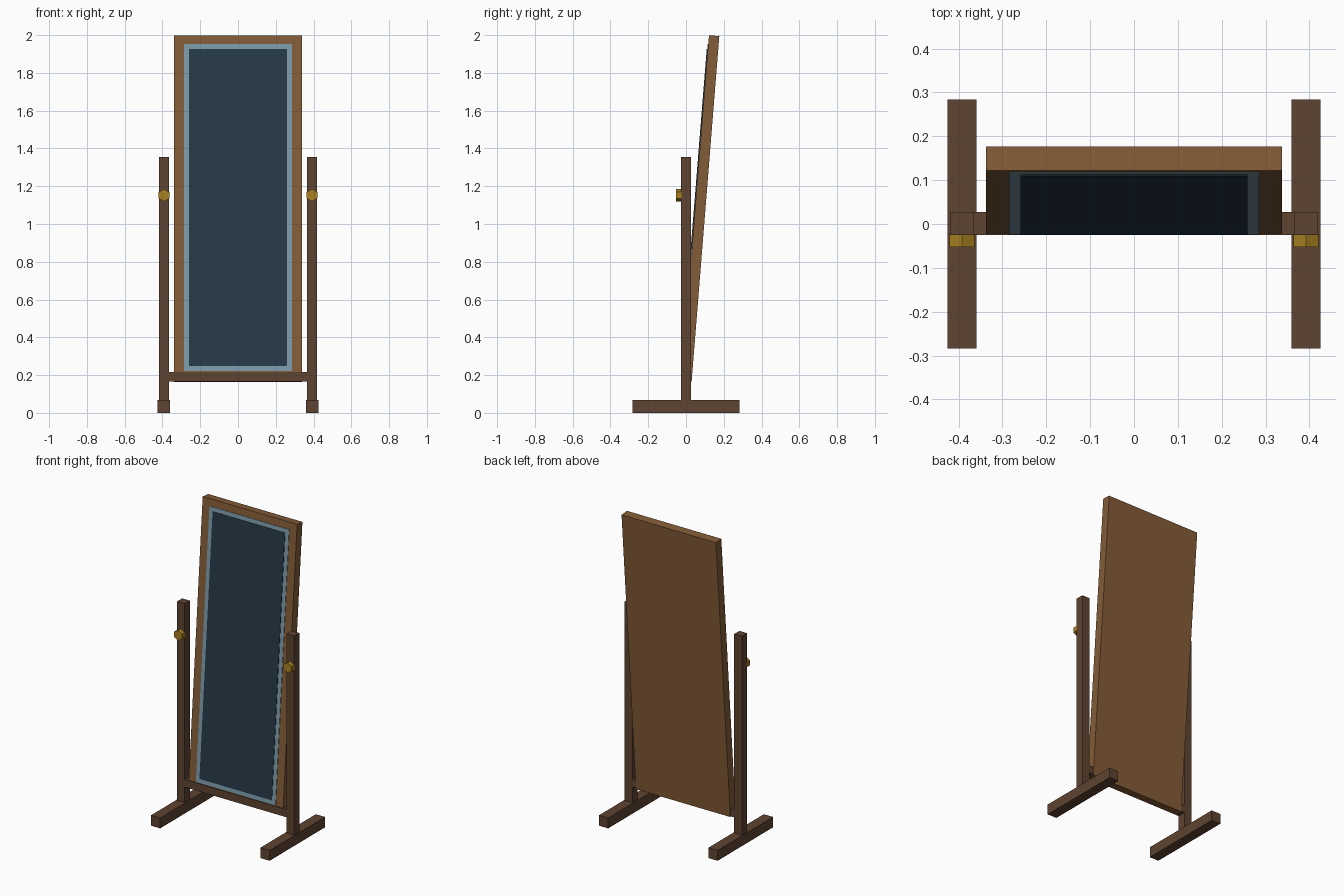
import bpy
import bmesh
import math
from mathutils import Matrix, Vector

if "Cube" in bpy.data.objects:
    bpy.data.objects.remove(bpy.data.objects["Cube"], do_unlink=True)


def material(name, hex_color):
    """Flat material from an sRGB hex colour, converted to linear."""
    srgb = [int(hex_color[i:i + 2], 16) / 255 for i in (0, 2, 4)]
    lin = [c / 12.92 if c <= 0.04045 else ((c + 0.055) / 1.055) ** 2.4 for c in srgb]
    mat = bpy.data.materials.new(name)
    mat.use_nodes = True
    mat.diffuse_color = (*lin, 1)
    mat.node_tree.nodes["Principled BSDF"].inputs["Base Color"].default_value = (*lin, 1)
    return mat


DARK_WOOD = material("dark wood", "5e4331")
WARM_WOOD = material("warm wood", "845c38")
BEVEL = material("pale blue glass edge", "7d9bab")
GLASS = material("dark blue glass", "263947")
BRASS = material("brass", "a88020")


def finish(name, bm, mat, matrix):
    mesh = bpy.data.meshes.new(name)
    bm.to_mesh(mesh)
    bm.free()
    mesh.materials.append(mat)
    obj = bpy.data.objects.new(name, mesh)
    obj.matrix_world = matrix
    bpy.context.collection.objects.link(obj)
    return obj


def box(name, size, center, mat, frame=Matrix()):
    bm = bmesh.new()
    bmesh.ops.create_cube(bm, size=1)
    bmesh.ops.scale(bm, vec=size, verts=bm.verts)
    return finish(name, bm, mat, frame @ Matrix.Translation(center))


def knob(name, center, radius, depth):
    """Six-sided knob with its axis along y and a corner at the top."""
    bm = bmesh.new()
    bmesh.ops.create_cone(bm, cap_ends=True, segments=6, radius1=radius,
                          radius2=radius, depth=depth)
    turn = Matrix.Rotation(math.pi / 2, 4, 'X')
    bmesh.ops.transform(bm, matrix=turn, verts=bm.verts)
    top = max(v.co.z for v in bm.verts)
    if top < radius * 0.95:
        bmesh.ops.rotate(bm, matrix=Matrix.Rotation(math.pi / 6, 3, 'Y'), verts=bm.verts)
    return finish(name, bm, BRASS, Matrix.Translation(center))


# Stand: foot, post and knob on each side
POST_X = 0.392
for side, s in (("left", 1), ("right", -1)):
    box(f"{side}_foot", (0.066, 0.567, 0.067), (s * POST_X, 0, 0.0335), DARK_WOOD)
    box(f"{side}_post", (0.055, 0.053, 1.292), (s * POST_X, 0.001, 0.708), DARK_WOOD)
    knob(f"{side}_knob", Vector((s * POST_X, -0.038, 1.152)), 0.033, 0.03)

# Cross rail between the posts
box("cross_rail", (2 * POST_X - 0.05, 0.053, 0.05), (0, 0.001, 0.192), DARK_WOOD)

# Tilted mirror: backing frame with two thin plates on its front
THICK = 0.055
tilt = Matrix.Translation((0, 0.0755, 1.081)) @ Matrix.Rotation(-0.08, 4, 'X')
box("mirror_frame", (0.676, THICK, 1.838), (0, 0, 0), WARM_WOOD, tilt)
for name, width, height, proud, mat in (
        ("mirror_edge", 0.57, 1.738, 0.003, BEVEL),
        ("mirror_glass", 0.518, 1.685, 0.006, GLASS)):
    box(name, (width, proud, height), (0, -(THICK + proud) / 2, 0.004), mat, tilt)
